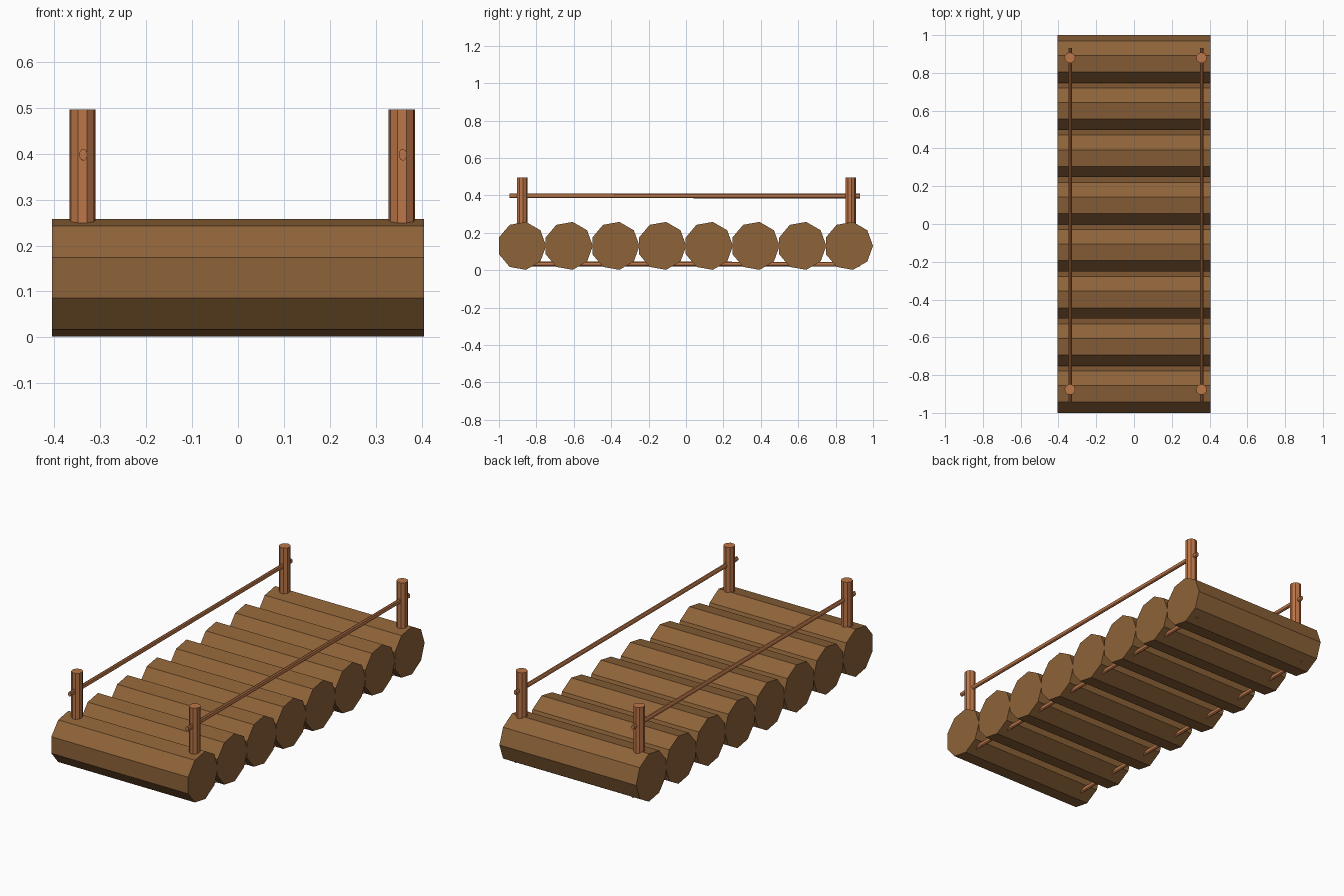
import bpy, bmesh, math
from mathutils import Matrix, Vector

if "Cube" in bpy.data.objects:
    bpy.data.objects.remove(bpy.data.objects["Cube"])


def material(name, rgb):
    m = bpy.data.materials.new(name)
    m.diffuse_color = (*rgb, 1)
    m.use_nodes = True
    m.node_tree.nodes["Principled BSDF"].inputs["Base Color"].default_value = m.diffuse_color
    return m


log_mat = material("log_wood", (0.27, 0.125, 0.04))
pole_mat = material("pole_wood", (0.50, 0.18, 0.065))


def prism(name, a, b, u, v, start, mat, sides=9):
    """Capped prism from a to b; u and v are the cross-section half axes."""
    a, b, u, v = map(Vector, (a, b, u, v))
    bm = bmesh.new()
    rings = []
    for p in (a, b):
        ring = []
        for i in range(sides):
            t = math.radians(start) + 2 * math.pi * i / sides
            ring.append(bm.verts.new(p + u * math.cos(t) + v * math.sin(t)))
        rings.append(ring)
    for i in range(sides):
        j = (i + 1) % sides
        bm.faces.new((rings[0][i], rings[0][j], rings[1][j], rings[1][i]))
    bm.faces.new(rings[0])
    bm.faces.new(rings[1])
    bmesh.ops.recalc_face_normals(bm, faces=bm.faces)
    me = bpy.data.meshes.new(name)
    bm.to_mesh(me)
    bm.free()
    me.materials.append(mat)
    ob = bpy.data.objects.new(name, me)
    bpy.context.collection.objects.link(ob)
    return ob


# Deck: eight nine-sided logs laid side by side
R = 0.13
for i in range(8):
    y = -0.878 + i * 0.2497
    prism(f"deck_log_{i + 1}", (-0.405, y, 0.13), (0.405, y, 0.13),
          (0, R, 0), (0, 0, R), 0, log_mat)

for side, x in (("left", -0.339), ("right", 0.357)):
    # Posts at the corners, rooted in the end logs
    for end, y in (("front", -0.876), ("back", 0.88)):
        prism(f"post_{end}_{side}", (x, y, 0.21), (x, y, 0.496),
              (0.029, 0, 0), (0, 0.029, 0), 90, pole_mat)
    # Handrail above and stringer pole below the logs
    for part, z in (("handrail", 0.398), ("stringer", 0.033)):
        prism(f"{part}_{side}", (x + 0.002, -0.943, z), (x + 0.002, 0.931, z - 0.001),
              (0.009, 0, 0), (0, 0, 0.013), 0, pole_mat)
